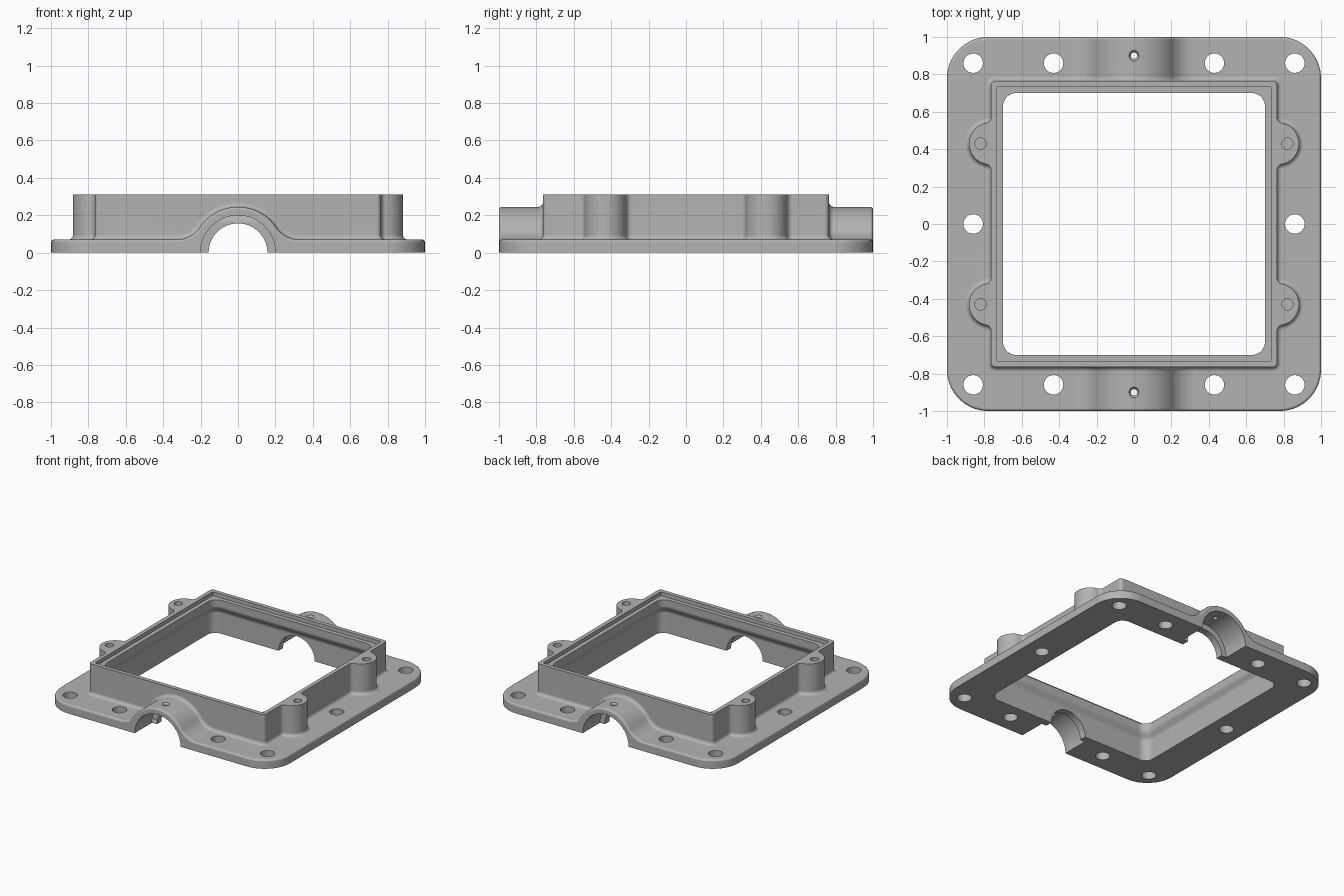
import bpy, bmesh
from math import sin, cos, pi, sqrt, atan2, radians

cube = bpy.data.objects.get("Cube")
if cube:
    bpy.data.objects.remove(cube, do_unlink=True)

grey = bpy.data.materials.new("light grey metal")
grey.use_nodes = True
colour = (0.45, 0.45, 0.45, 1)
grey.diffuse_color = colour
grey.node_tree.nodes["Principled BSDF"].inputs["Base Color"].default_value = colour

THICK = 0.07     # flange thickness
TOP = 0.31       # height of the wall
WALL = 0.765     # half width of the wall
FILLET = 0.025   # fillet at the foot of the wall
EDGE = 0.015     # rounded outer edge
BASE = 0.02      # buried start of joined parts


def arc(cx, cy, r, start, end, n):
    return [(cx + r * cos(start + (end - start) * i / n),
             cy + r * sin(start + (end - start) * i / n)) for i in range(n + 1)]


def rounded_square(half, r):
    c = half - r
    pts = []
    for k, (sx, sy) in enumerate([(1, 1), (-1, 1), (-1, -1), (1, -1)]):
        pts += arc(sx * c, sy * c, r, k * pi / 2, (k + 1) * pi / 2, 10)
    return pts


def loft(name, rings):
    """Closed solid through rings of equal point count."""
    bm = bmesh.new()
    loops = [[bm.verts.new(p) for p in ring] for ring in rings]
    n = len(loops[0])
    for a, b in zip(loops, loops[1:]):
        for i in range(n):
            j = (i + 1) % n
            bm.faces.new((a[i], a[j], b[j], b[i]))
    bm.faces.new(loops[0][::-1])
    bm.faces.new(loops[-1])
    bmesh.ops.recalc_face_normals(bm, faces=bm.faces)
    mesh = bpy.data.meshes.new(name)
    bm.to_mesh(mesh)
    bm.free()
    mesh.materials.append(grey)
    obj = bpy.data.objects.new(name, mesh)
    bpy.context.collection.objects.link(obj)
    return obj


def at_z(pts, z):
    return [(x, y, z) for x, y in pts]


def combine(target, other, operation):
    mod = target.modifiers.new("combine", 'BOOLEAN')
    mod.operation = operation
    mod.solver = 'EXACT'
    mod.object = other
    bpy.context.view_layer.objects.active = target
    bpy.ops.object.modifier_apply(modifier=mod.name)
    bpy.data.objects.remove(other, do_unlink=True)


def drill(target, x, y, r, z0, z1, r_top=None):
    rings = [at_z(arc(x, y, r, 0, 2 * pi, 32)[:-1], z0),
             at_z(arc(x, y, r_top or r, 0, 2 * pi, 32)[:-1], z1)]
    combine(target, loft("hole_cutter", rings), 'DIFFERENCE')


quarter = [i * pi / 10 for i in range(6)]

# Flange with a rounded upper edge
rings = [at_z(rounded_square(1, 0.22), 0)]
for a in quarter:
    inset = EDGE * (1 - cos(a))
    rings.append(at_z(rounded_square(1 - inset, 0.22 - inset), THICK - EDGE + EDGE * sin(a)))
frame = loft("flanged_frame", rings)

# Layers of the wall and bosses: height and outward offset
layers = [(BASE, FILLET)]
layers += [(THICK + FILLET * (1 - cos(a)), FILLET * (1 - sin(a))) for a in quarter]
layers.append((TOP, 0))


# Arched humps at front and back
def hump_profile(o):
    r, f = 0.245, 0.15
    zc = THICK + f
    xc = sqrt((r + f) ** 2 - zc ** 2)
    t = atan2(zc, xc)
    right = arc(xc, zc, f - o, 1.5 * pi, pi + t, 10)
    crown = arc(0, 0, r + o, t, pi - t, 28)
    left = [(-x, z) for x, z in right[::-1]]
    return [(xc, BASE)] + right + crown[1:-1] + left + [(-xc, BASE)]


stations = [(WALL - 0.015, FILLET)]
stations += [(WALL + FILLET * (1 - cos(a)), FILLET * (1 - sin(a))) for a in quarter]
stations += [(1 - EDGE + EDGE * sin(a), EDGE * (cos(a) - 1)) for a in quarter]
for s in (-1, 1):
    hump = loft("hump", [[(x, s * y, z) for x, z in hump_profile(o)] for y, o in stations])
    combine(frame, hump, 'UNION')

# Square wall
wall = loft("wall", [at_z(rounded_square(WALL + o, 0.025 + o), z) for z, o in layers])
combine(frame, wall, 'UNION')


# Screw bosses blended into the side walls
def boss_outline(o):
    r, f, cx = 0.112, 0.03, 0.77
    fx = WALL + f
    dy = sqrt((r + f) ** 2 - (fx - cx) ** 2)
    t = atan2(dy, fx - cx)
    low = [(WALL - 0.02, -dy)] + arc(fx, -dy, f - o, pi, pi - t, 6)
    nose = arc(cx, 0, r + o, -t, t, 28)
    return low + nose[1:-1] + [(x, -y) for x, y in low[::-1]]


for sx in (-1, 1):
    for sy in (-1, 1):
        rings = [[(sx * x, sy * 0.43 + y, z) for x, y in boss_outline(o)] for z, o in layers]
        combine(frame, loft("boss", rings), 'UNION')

# Cavity, narrowing smoothly below the recessed ledge of the rim
rings = [at_z(rounded_square(0.73, 0.07), -0.1)]
for i in range(9):
    t = i / 8
    half = 0.73 - 0.03 * (1 - cos(pi * t)) / 2
    rings.append(at_z(rounded_square(half, 0.07), 0.16 + 0.07 * t))
rings.append(at_z(rounded_square(0.70, 0.07), 0.28))
rings.append(at_z(rounded_square(0.733, 0.005), 0.28))
rings.append(at_z(rounded_square(0.733, 0.005), 0.4))
combine(frame, loft("cavity_cutter", rings), 'DIFFERENCE')

# Shaft bores, wide outside with a narrow lip at the wall
for s in (-1, 1):
    for r, y0, y1 in ((0.157, 0.6, 1.1), (0.2, 0.785, 1.1)):
        circle = arc(0, 0, r, 0, 2 * pi, 64)[:-1]
        bore = loft("bore_cutter", [[(x, s * y, z) for x, z in circle] for y in (y0, y1)])
        combine(frame, bore, 'DIFFERENCE')
    # Countersunk oil hole on the crown
    drill(frame, 0, s * 0.9, 0.017, 0.1, 0.4)
    drill(frame, 0, s * 0.9, 0.017, 0.23, 0.26, 0.04)

# Mounting holes through the flange and blind holes in the bosses
for sx in (-1, 1):
    for x, y in ((0.86, -0.86), (0.43, -0.86), (0.86, 0), (0.43, 0.86), (0.86, 0.86)):
        drill(frame, sx * x, y, 0.052, -0.1, 0.2)
    for sy in (-1, 1):
        drill(frame, sx * 0.82, sy * 0.43, 0.03, 0.12, 0.4)

# Smooth curved faces, crisp edges
bpy.ops.object.select_all(action='DESELECT')
frame.select_set(True)
bpy.context.view_layer.objects.active = frame
bpy.ops.object.shade_smooth_by_angle(angle=radians(30))
weighted = frame.modifiers.new("even_normals", 'WEIGHTED_NORMAL')
weighted.keep_sharp = True
